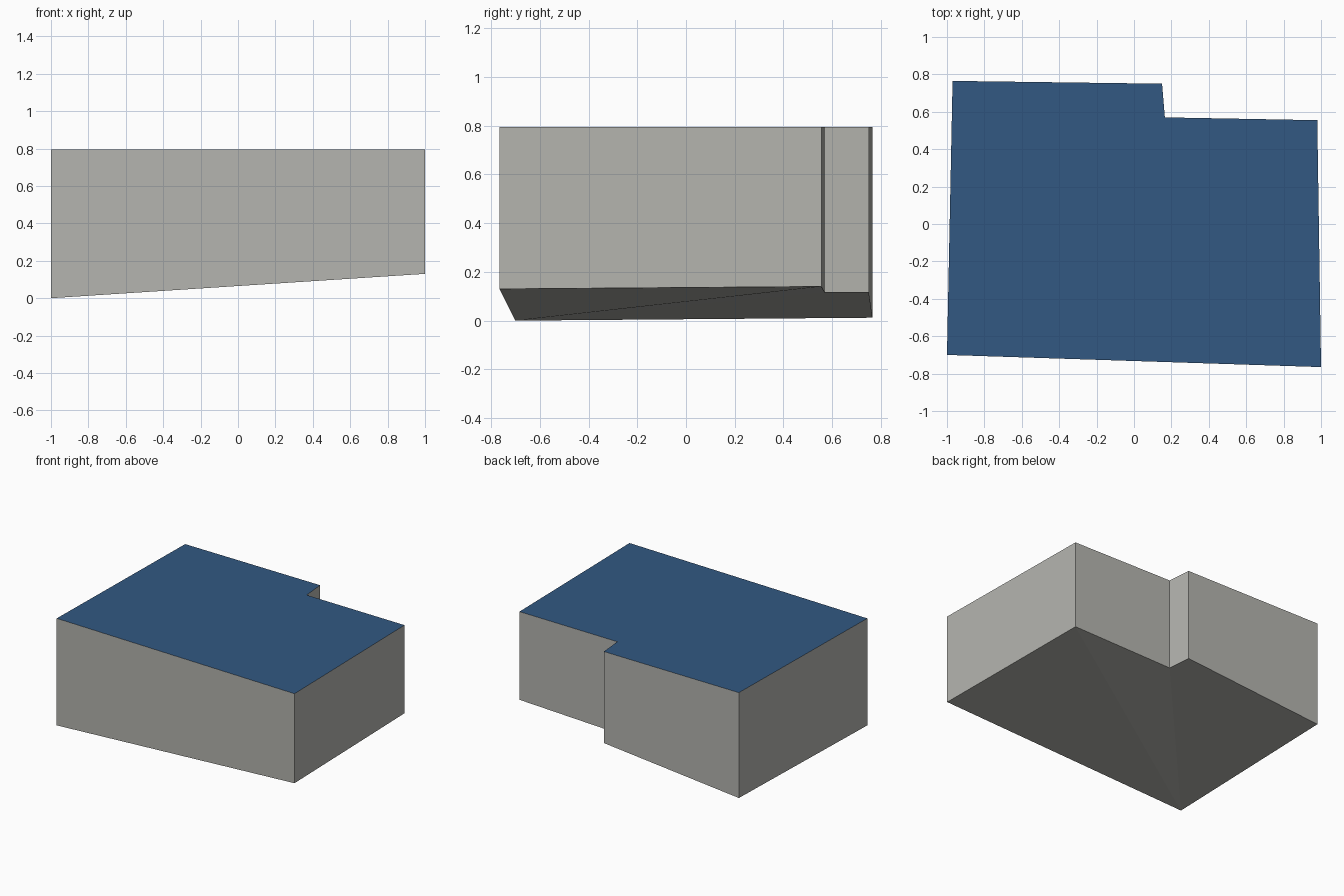
import bpy, bmesh

if "Cube" in bpy.data.objects:
    bpy.data.objects.remove(bpy.data.objects["Cube"])

def material(name, rgb):
    m = bpy.data.materials.new(name)
    m.diffuse_color = (*rgb, 1)
    m.use_nodes = True
    m.node_tree.nodes["Principled BSDF"].inputs["Base Color"].default_value = m.diffuse_color
    return m

wall = material("wall grey", (0.46, 0.46, 0.43))
roof = material("roof blue", (0.032, 0.098, 0.225))

# Footprint corners with the sloping ground height under each one
plan = [(-1, -0.70, 0.0), (1, -0.765, 0.13), (0.98, 0.555, 0.14),
        (0.165, 0.57, 0.115), (0.15, 0.75, 0.115), (-0.97, 0.765, 0.012)]
TOP = 0.795

bm = bmesh.new()
low = [bm.verts.new(p) for p in plan]
high = [bm.verts.new((x, y, TOP)) for x, y, _ in plan]
n = len(plan)

# Walls
for i in range(n):
    j = (i + 1) % n
    bm.faces.new((low[i], low[j], high[j], high[i]))
# Flat roof
bm.faces.new(high).material_index = 1
# Underside, fanned from the lowest corner
for i in range(1, n - 1):
    bm.faces.new((low[0], low[i + 1], low[i]))

mesh = bpy.data.meshes.new("building_block")
bm.to_mesh(mesh)
bm.free()
mesh.materials.append(wall)
mesh.materials.append(roof)
bpy.context.collection.objects.link(bpy.data.objects.new("building_block", mesh))
